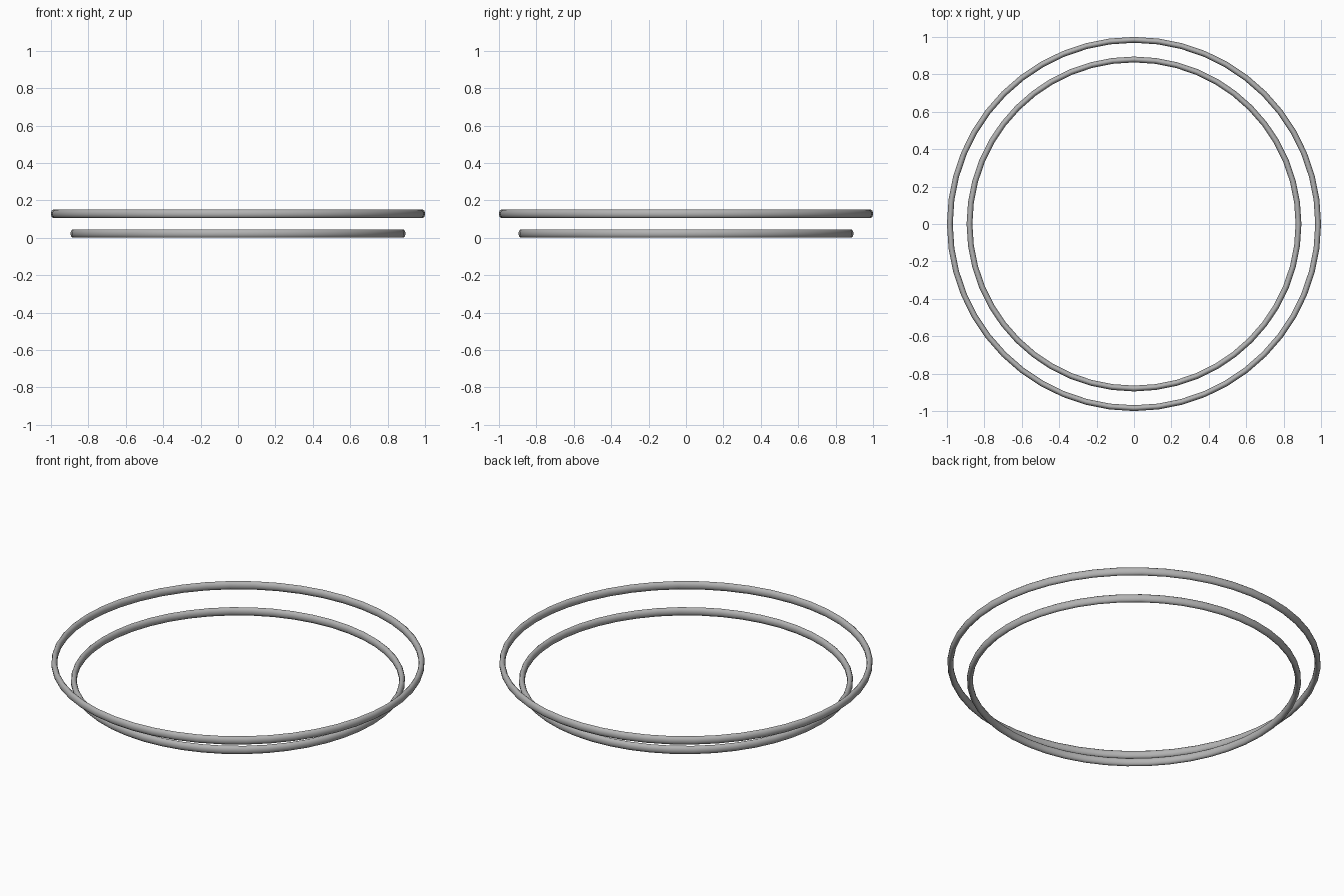
import bpy, bmesh, math

if "Cube" in bpy.data.objects:
    bpy.data.objects.remove(bpy.data.objects["Cube"])

SEGMENTS = 48   # steps around each hoop
SIDES = 12      # steps around the tube
HALF_W, HALF_H = 0.0155, 0.0225

metal = bpy.data.materials.new("brushed grey metal")
metal.diffuse_color = (0.45, 0.45, 0.45, 1)
metal.use_nodes = True
metal.node_tree.nodes["Principled BSDF"].inputs["Base Color"].default_value = metal.diffuse_color


def hoop(name, outer_radius, z_mid):
    """Ring with a slightly tall oval section."""
    bm = bmesh.new()
    rings = []
    for i in range(SEGMENTS):
        a = 2 * math.pi * i / SEGMENTS
        ring = []
        for j in range(SIDES):
            t = 2 * math.pi * (j + 0.5) / SIDES
            k = math.cos(math.pi / SIDES)
            r = outer_radius - HALF_W + HALF_W * math.cos(t) / k
            z = z_mid + HALF_H * math.sin(t) / k
            ring.append(bm.verts.new((r * math.cos(a), r * math.sin(a), z)))
        rings.append(ring)
    for i in range(SEGMENTS):
        r0, r1 = rings[i], rings[(i + 1) % SEGMENTS]
        for j in range(SIDES):
            n = (j + 1) % SIDES
            f = bm.faces.new((r0[j], r1[j], r1[n], r0[n]))
            f.smooth = True
    bmesh.ops.recalc_face_normals(bm, faces=bm.faces)
    mesh = bpy.data.meshes.new(name)
    bm.to_mesh(mesh)
    bm.free()
    mesh.materials.append(metal)
    obj = bpy.data.objects.new(name, mesh)
    bpy.context.collection.objects.link(obj)
    return obj


# Wide hoop above, narrower hoop resting on the ground
hoop("upper_hoop", 1.0, 0.128)
hoop("lower_hoop", 0.895, HALF_H)
